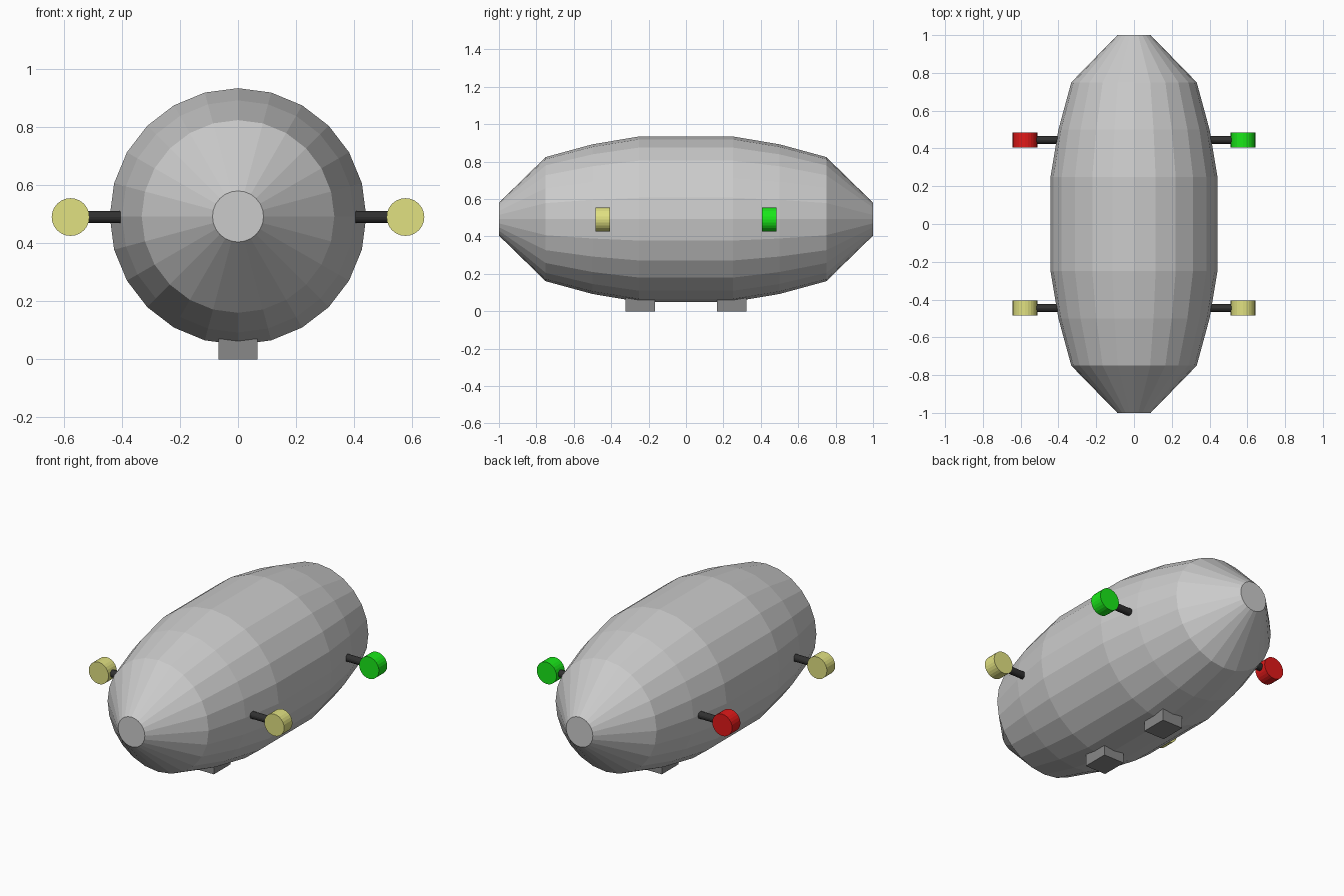
import bpy, bmesh
from math import radians, sin, cos, tau
from mathutils import Vector

if "Cube" in bpy.data.objects:
    bpy.data.objects.remove(bpy.data.objects["Cube"])

AXIS_Z = 0.4925   # height of the hull centre line


def material(name, rgb):
    m = bpy.data.materials.new(name)
    m.diffuse_color = (*rgb, 1)
    m.use_nodes = True
    m.node_tree.nodes["Principled BSDF"].inputs["Base Color"].default_value = m.diffuse_color
    return m


yellow = material("yellow_lamp", (0.75, 0.75, 0.22))
red = material("red_lamp", (0.75, 0.01, 0.01))
green = material("green_lamp", (0.01, 0.8, 0.01))
black = material("black", (0.03, 0.03, 0.03))
dark = material("dark_grey", (0.25, 0.25, 0.25))


def cylinder(name, radius, depth, loc, rot, mat, sides):
    bpy.ops.mesh.primitive_cylinder_add(vertices=sides, radius=radius, depth=depth,
                                        location=loc, rotation=rot)
    ob = bpy.context.object
    ob.name = name
    ob.data.materials.append(mat)
    return ob


# Faceted hull: rings swept along y, capped flat at both ends
half = [(0.25, 0.442), (0.5, 0.40), (0.75, 0.332), (1.0, 0.088)]
profile = [(-y, r) for y, r in reversed(half)] + half
SIDES = 24
bm = bmesh.new()
rings = [[bm.verts.new((r * sin(tau * i / SIDES), y, AXIS_Z + r * cos(tau * i / SIDES)))
          for i in range(SIDES)] for y, r in profile]
for a, b in zip(rings, rings[1:]):
    for i in range(SIDES):
        j = (i + 1) % SIDES
        bm.faces.new((a[i], a[j], b[j], b[i]))
bm.faces.new(rings[0])
bm.faces.new(rings[-1])
bmesh.ops.recalc_face_normals(bm, faces=bm.faces)
mesh = bpy.data.meshes.new("hull")
bm.to_mesh(mesh)
bm.free()
bpy.context.collection.objects.link(bpy.data.objects.new("hull", mesh))

# Four side lamps on short struts
for end, y in (("front", -0.445), ("back", 0.445)):
    for side, s in (("left", -1), ("right", 1)):
        colour = yellow if end == "front" else (green if s > 0 else red)
        cylinder(f"{end}_{side}_strut", 0.021, 0.14, (s * 0.46, y, AXIS_Z - 0.002),
                 (0, radians(90), 0), black, 16)
        cylinder(f"{end}_{side}_lamp", 0.065, 0.078, (s * 0.577, y, AXIS_Z - 0.002),
                 (radians(90), 0, 0), colour, 24)

# Two block feet under the hull
for end, y in (("front", -0.245), ("back", 0.245)):
    bpy.ops.mesh.primitive_cube_add(size=1, location=(0, y, 0.035))
    foot = bpy.context.object
    foot.name = f"{end}_foot"
    foot.scale = (0.135, 0.156, 0.07)
    foot.data.materials.append(dark)
